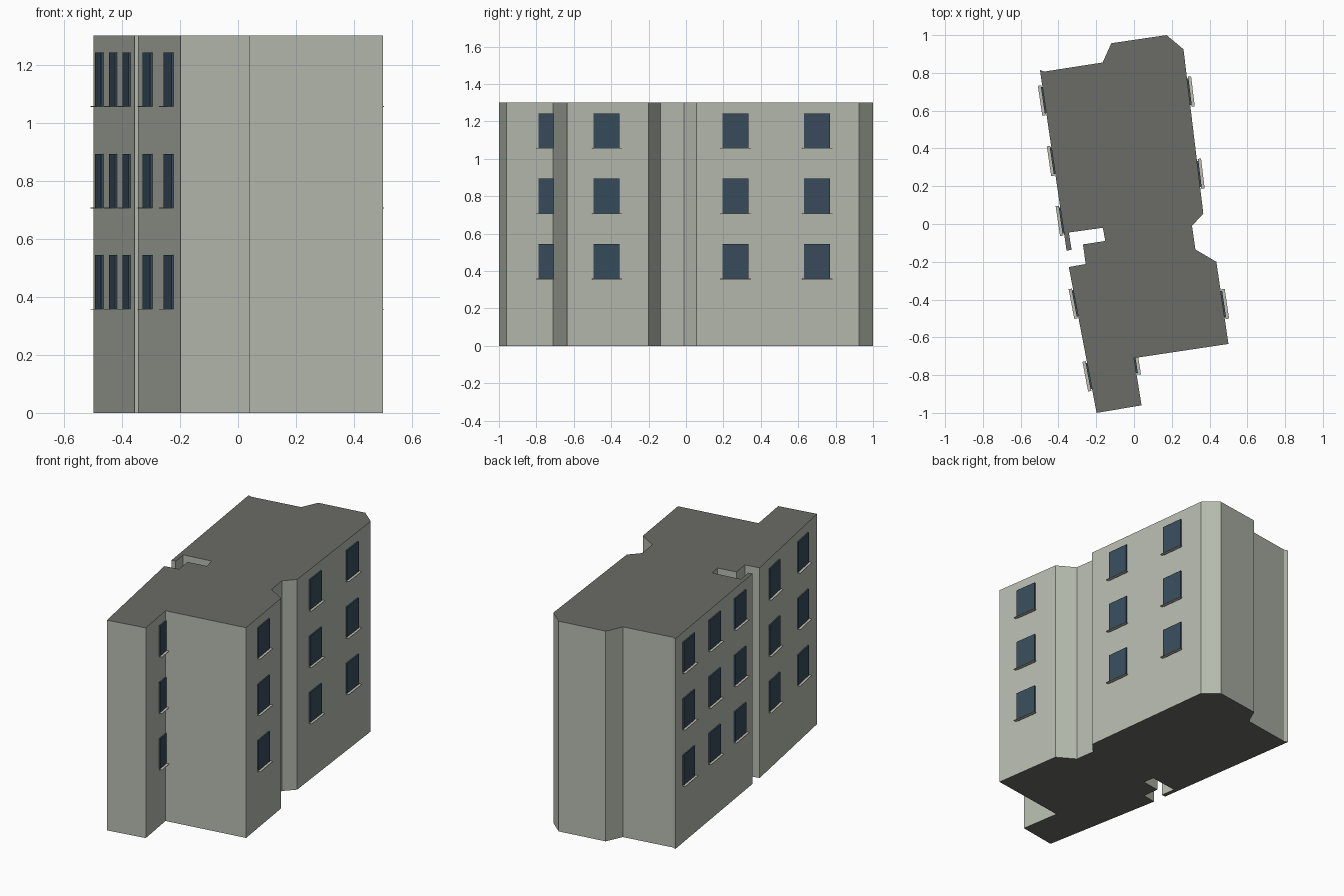
import bpy, bmesh
from mathutils import Vector, Matrix

if "Cube" in bpy.data.objects:
    bpy.data.objects.remove(bpy.data.objects["Cube"])

HEIGHT = 1.302
FLOORS = (0.451, 0.80, 1.15)       # window centre heights
WIN_W, WIN_H = 0.14, 0.187

# Building outline, clockwise seen from above
OUTLINE = [(-0.498, 0.815), (-0.475, 0.807), (-0.166, 0.855), (-0.12, 0.957), (0.172, 1.0),
           (0.262, 0.925), (0.367, 0.055), (0.307, -0.01), (0.325, -0.135),
           (0.436, -0.2), (0.5, -0.635), (0.0, -0.71), (0.04, -0.96),
           (-0.198, -1.0), (-0.345, -0.228), (-0.256, -0.212), (-0.27, -0.108),
           (-0.152, -0.09), (-0.165, -0.02), (-0.345, -0.045), (-0.33, -0.138),
           (-0.357, -0.14)]

# Wall index (edge starting at that outline point) -> rough window centres
WINDOWS = {21: [(-0.48, 0.655), (-0.43, 0.335), (-0.385, 0.018)],
           13: [(-0.31, -0.42), (-0.24, -0.805)],
           5: [(0.29, 0.70), (0.345, 0.265)],
           9: [(0.47, -0.425)],
           11: [(0.252, -0.68)]}


def material(name, rgb):
    m = bpy.data.materials.new(name)
    m.diffuse_color = (*rgb, 1)
    m.use_nodes = True
    m.node_tree.nodes["Principled BSDF"].inputs["Base Color"].default_value = m.diffuse_color
    return m


WALL = material("wall_paint", (0.47, 0.50, 0.43))
ROOF = material("roof_grey", (0.145, 0.15, 0.135))
GLASS = material("window_glass", (0.04, 0.075, 0.11))
STONE = material("sill_stone", (0.55, 0.51, 0.44))


def finish(name, bm, mats):
    mesh = bpy.data.meshes.new(name)
    bm.to_mesh(mesh)
    bm.free()
    for m in mats:
        mesh.materials.append(m)
    ob = bpy.data.objects.new(name, mesh)
    bpy.context.collection.objects.link(ob)
    return ob


def wall_box(name, centre, along, out, size, offset, z, mat):
    """Box lying on a wall; size = (along, out, up), offset = out distance of its inner face."""
    bm = bmesh.new()
    bmesh.ops.create_cube(bm, size=1, matrix=Matrix.Diagonal((*size, 1)))
    pos = centre + out * (offset + size[1] / 2)
    # columns: box x follows the wall, box y points into it
    frame = Matrix(((along.x, -out.x, 0, pos.x), (along.y, -out.y, 0, pos.y),
                    (0, 0, 1, z), (0, 0, 0, 1)))
    bmesh.ops.transform(bm, matrix=frame, verts=bm.verts)
    bmesh.ops.recalc_face_normals(bm, faces=bm.faces)
    return finish(name, bm, [mat])


# Building body: extruded outline, caps in roof grey
bm = bmesh.new()
base = bm.faces.new([bm.verts.new((x, y, 0)) for x, y in OUTLINE])
ext = bmesh.ops.extrude_face_region(bm, geom=[base], use_keep_orig=True)
bmesh.ops.translate(bm, vec=(0, 0, HEIGHT),
                    verts=[v for v in ext["geom"] if isinstance(v, bmesh.types.BMVert)])
bmesh.ops.recalc_face_normals(bm, faces=bm.faces)
for f in bm.faces:
    f.material_index = 1 if abs(f.normal.z) > 0.5 else 0
finish("building_body", bm, [WALL, ROOF])

# Windows and sills on every floor
for wall, spots in WINDOWS.items():
    a = Vector(OUTLINE[wall])
    b = Vector(OUTLINE[(wall + 1) % len(OUTLINE)])
    along = (b - a).normalized()
    out = Vector((-along.y, along.x))
    for i, spot in enumerate(spots):
        centre = a + along * (Vector(spot) - a).dot(along)
        for floor, z in enumerate(FLOORS):
            tag = f"{wall}_{i}_{floor}"
            wall_box("window_" + tag, centre, along, out,
                     (WIN_W, 0.008, WIN_H), 0, z, GLASS)
            wall_box("sill_" + tag, centre, along, out,
                     (0.16, 0.018, 0.003), 0.005, z - WIN_H / 2, STONE)
